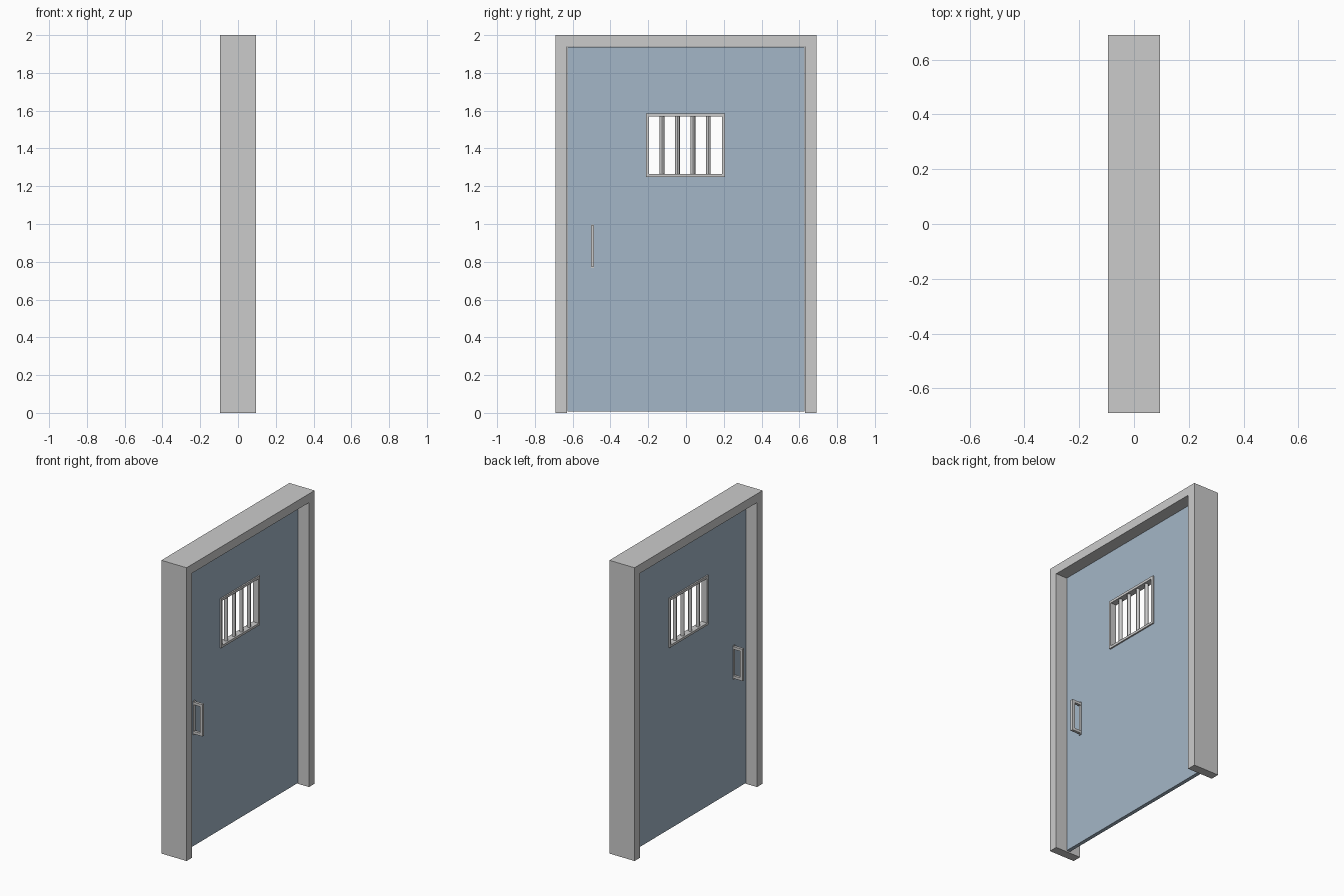
import bpy, bmesh

if "Cube" in bpy.data.objects:
    bpy.data.objects.remove(bpy.data.objects["Cube"])

blue = bpy.data.materials.new("blue_paint")
blue.diffuse_color = (0.37, 0.47, 0.57, 1)
blue.use_nodes = True
blue.node_tree.nodes["Principled BSDF"].inputs["Base Color"].default_value = blue.diffuse_color


def finish(name, bm, mat=None):
    bmesh.ops.recalc_face_normals(bm, faces=bm.faces)
    me = bpy.data.meshes.new(name)
    bm.to_mesh(me)
    bm.free()
    ob = bpy.data.objects.new(name, me)
    bpy.context.collection.objects.link(ob)
    if mat:
        me.materials.append(mat)
    return ob


def profile(name, pts, x0, x1):
    """Extrude a YZ outline along x."""
    bm = bmesh.new()
    face = bm.faces.new([bm.verts.new((x0, y, z)) for y, z in pts])
    new = bmesh.ops.extrude_face_region(bm, geom=[face])["geom"]
    bmesh.ops.translate(bm, vec=(x1 - x0, 0, 0),
                        verts=[g for g in new if isinstance(g, bmesh.types.BMVert)])
    return finish(name, bm)


def ring(name, outer, inner, half, mat=None):
    """Rectangular panel with a rectangular hole; rects are y0, y1, z0, z1."""
    bm = bmesh.new()

    def loop(r, x):
        y0, y1, z0, z1 = r
        return [bm.verts.new((x, y, z))
                for y, z in ((y0, z0), (y1, z0), (y1, z1), (y0, z1))]

    loops = [loop(outer, half), loop(inner, half), loop(inner, -half), loop(outer, -half)]
    for k in range(4):
        a, b = loops[k], loops[(k + 1) % 4]
        for i in range(4):
            j = (i + 1) % 4
            bm.faces.new((a[i], a[j], b[j], b[i]))
    return finish(name, bm, mat)


# Door surround: two jambs and a lintel
profile("door_frame", [(-0.69, 0), (-0.63, 0), (-0.63, 1.94), (0.63, 1.94),
                       (0.63, 0), (0.69, 0), (0.69, 2), (-0.69, 2)], -0.095, 0.095)

# Door leaf with window opening
hole = (-0.205, 0.2, 1.255, 1.58)
ring("door_panel", (-0.627, 0.627, 0.007, 1.938), hole, 0.0125, blue)

# Window surround
ring("window_frame", (-0.211, 0.206, 1.249, 1.585), (-0.196, 0.191, 1.265, 1.568), 0.022)

# Window bars
for i in range(4):
    bpy.ops.mesh.primitive_cylinder_add(vertices=12, radius=0.0125, depth=0.31,
                                        location=(0, -0.1275 + i * 0.082, 1.4165))
    bar = bpy.context.object
    bar.name = f"window_bar_{i + 1}"
    bpy.ops.object.shade_smooth_by_angle()

# Pull handles on both faces: thin back strip and C-shaped grip
ya, yb = -0.504, -0.486
for side, label in ((1, "right"), (-1, "left")):
    bm = bmesh.new()
    for x0, x1, z0, z1 in ((0.012, 0.018, 0.768, 0.998),):
        m = bmesh.ops.create_cube(bm, size=1)["verts"]
        bmesh.ops.scale(bm, vec=(x1 - x0, yb - ya, z1 - z0), verts=m)
        bmesh.ops.translate(bm, vec=(side * (x0 + x1) / 2, (ya + yb) / 2, (z0 + z1) / 2), verts=m)
    finish(f"handle_plate_{label}", bm)

    bm = bmesh.new()
    pts = [(0.012, 0.775), (0.085, 0.775), (0.085, 0.992), (0.012, 0.992),
           (0.012, 0.974), (0.067, 0.974), (0.067, 0.793), (0.012, 0.793)]
    face = bm.faces.new([bm.verts.new((side * x, ya, z)) for x, z in pts])
    new = bmesh.ops.extrude_face_region(bm, geom=[face])["geom"]
    bmesh.ops.translate(bm, vec=(0, yb - ya, 0),
                        verts=[g for g in new if isinstance(g, bmesh.types.BMVert)])
    finish(f"handle_grip_{label}", bm)
